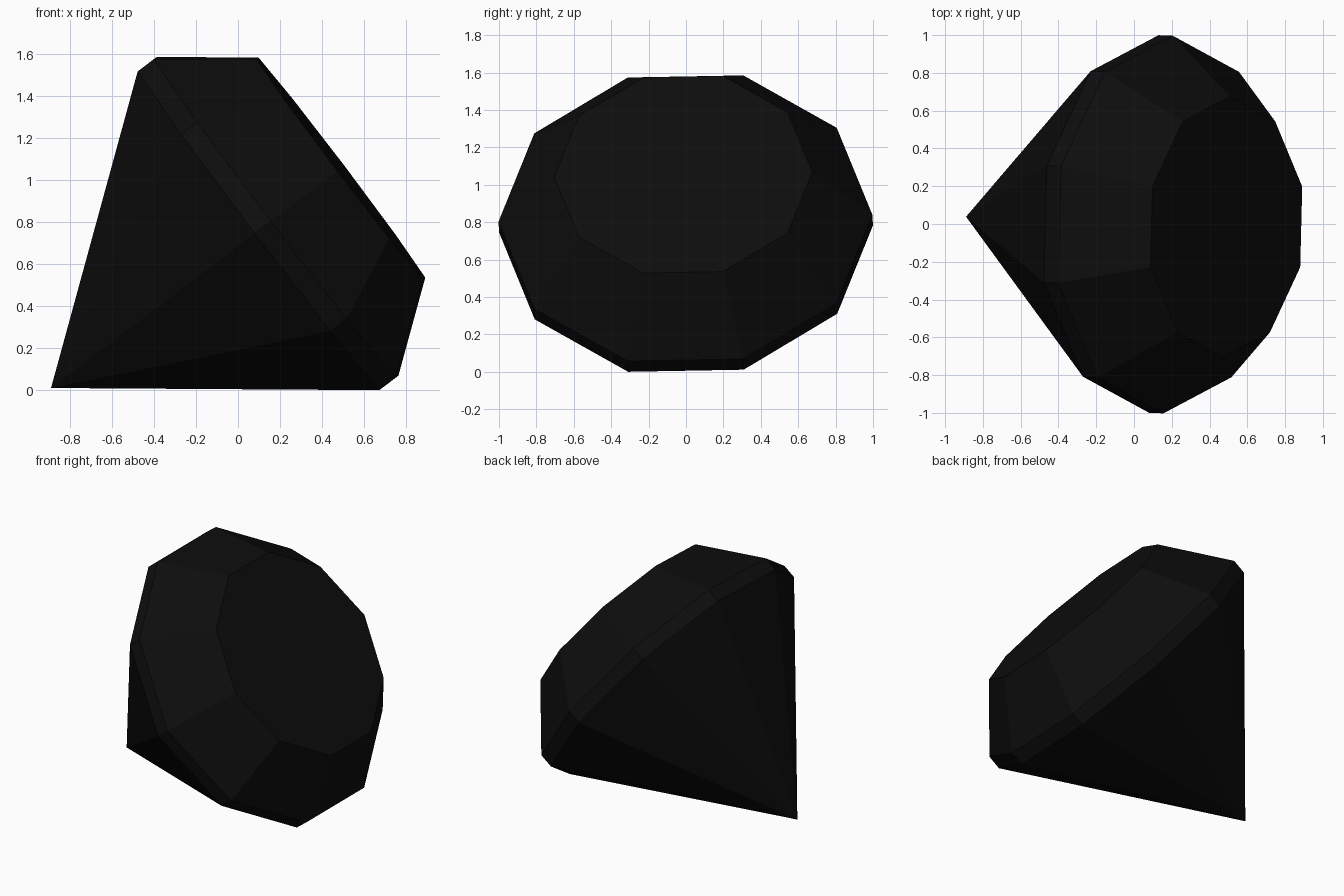
import bpy
import bmesh
from math import cos, sin, tau
from mathutils import Matrix, Vector

# Remove the default cube
cube = bpy.data.objects.get("Cube")
if cube:
    bpy.data.objects.remove(cube, do_unlink=True)

SIDES = 10
# Height along the gem's axis and radius, girdle base at the origin
TIP = -1.248
RINGS = [(0.0, 1.0), (0.095, 1.0), (0.482, 0.69)]

# Near-black stone
stone = bpy.data.materials.new("black stone")
stone.use_nodes = True
colour = (0.004, 0.004, 0.004, 1)
stone.diffuse_color = colour
stone.node_tree.nodes["Principled BSDF"].inputs["Base Color"].default_value = colour

# Pavilion tip, girdle band, crown and flat table
bm = bmesh.new()
tip = bm.verts.new((0, 0, TIP))
rings = [[bm.verts.new((r * cos(tau * i / SIDES), r * sin(tau * i / SIDES), h))
          for i in range(SIDES)] for h, r in RINGS]
for i in range(SIDES):
    j = (i + 1) % SIDES
    bm.faces.new((tip, rings[0][j], rings[0][i]))
    for low, high in zip(rings, rings[1:]):
        bm.faces.new((low[i], low[j], high[j], high[i]))
bm.faces.new(rings[-1])
bmesh.ops.recalc_face_normals(bm, faces=bm.faces)

# Lean the gem over so it rests on its tip and one side of the girdle
axis = Vector((0.797, -0.031, 0.604)).normalized()
side = Vector((0.025, 1, 0.0185))
side = (side - axis * side.dot(axis)).normalized()
lean = Matrix((side, axis.cross(side), axis)).transposed().to_4x4()
bm.transform(Matrix.Translation((0.105, 0, 0.764)) @ lean)

mesh = bpy.data.meshes.new("gemstone")
bm.to_mesh(mesh)
bm.free()
mesh.materials.append(stone)
gem = bpy.data.objects.new("gemstone", mesh)
bpy.context.collection.objects.link(gem)
